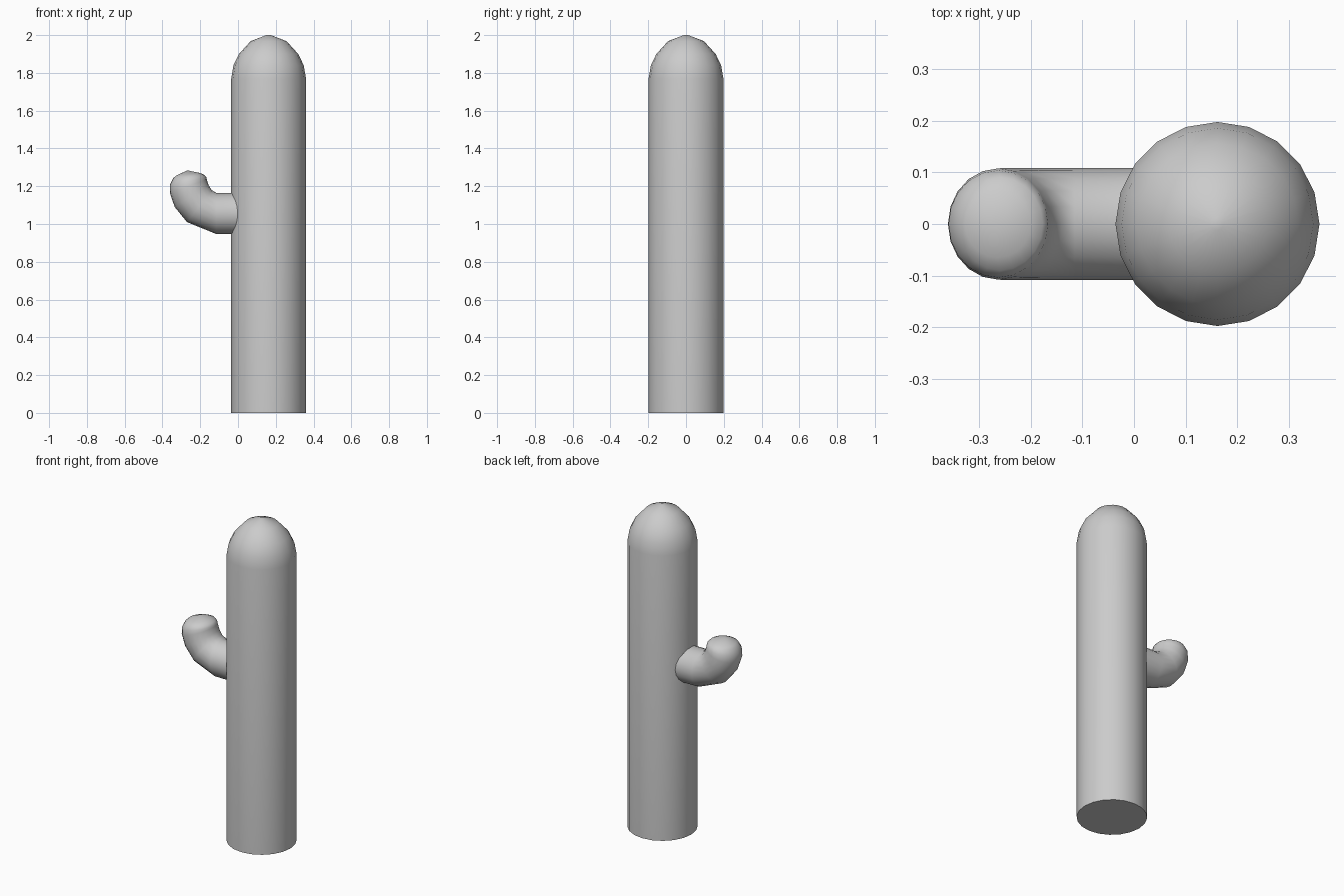
import bpy, bmesh, math
from mathutils import Vector

if "Cube" in bpy.data.objects:
    bpy.data.objects.remove(bpy.data.objects["Cube"])

SIDES = 20


def loft(name, rings, tip=None):
    """Skin elliptical rings (outer xz point, inner xz point, half width in y)."""
    bm = bmesh.new()
    loops = []
    for (ox, oz), (ix, iz), w in rings:
        a, b = Vector((ox, 0, oz)), Vector((ix, 0, iz))
        mid, half = (a + b) / 2, (b - a) / 2
        loop = []
        for i in range(SIDES):
            t = math.tau * i / SIDES
            loop.append(bm.verts.new(mid + half * math.cos(t) + Vector((0, w * math.sin(t), 0))))
        loops.append(loop)
    for lo, hi in zip(loops, loops[1:]):
        for i in range(SIDES):
            j = (i + 1) % SIDES
            bm.faces.new((lo[i], lo[j], hi[j], hi[i]))
    bm.faces.new(loops[0][::-1])
    if tip:
        v = bm.verts.new((tip[0], 0, tip[1]))
        for i in range(SIDES):
            bm.faces.new((loops[-1][i], loops[-1][(i + 1) % SIDES], v))
    else:
        bm.faces.new(loops[-1])
    bmesh.ops.recalc_face_normals(bm, faces=bm.faces[:])
    mesh = bpy.data.meshes.new(name)
    bm.to_mesh(mesh)
    bm.free()
    obj = bpy.data.objects.new(name, mesh)
    bpy.context.collection.objects.link(obj)
    bpy.ops.object.select_all(action='DESELECT')
    obj.select_set(True)
    bpy.context.view_layer.objects.active = obj
    bpy.ops.object.shade_smooth_by_angle(angle=math.radians(50))
    return obj


# Trunk: straight column with a domed top
cx = 0.162
trunk_profile = [(0.198, 0), (0.198, 1.77), (0.186, 1.84), (0.157, 1.9),
                 (0.095, 1.968), (0.012, 2.0)]
loft("trunk", [((cx - r, z), (cx + r, z), r) for r, z in trunk_profile])

# Arm: leaves the trunk sideways, bends upward and ends in a blunt tip
loft("arm", [
    ((0.08, 0.945), (0.08, 1.165), 0.109),
    ((-0.115, 0.947), (-0.115, 1.165), 0.109),
    ((-0.27, 1.01), (-0.14, 1.18), 0.109),
    ((-0.335, 1.09), (-0.155, 1.205), 0.109),
    ((-0.361, 1.165), (-0.165, 1.235), 0.108),
    ((-0.36, 1.21), (-0.167, 1.247), 0.104),
    ((-0.342, 1.244), (-0.177, 1.259), 0.09),
    ((-0.328, 1.256), (-0.2, 1.270), 0.065),
], tip=(-0.268, 1.284))
